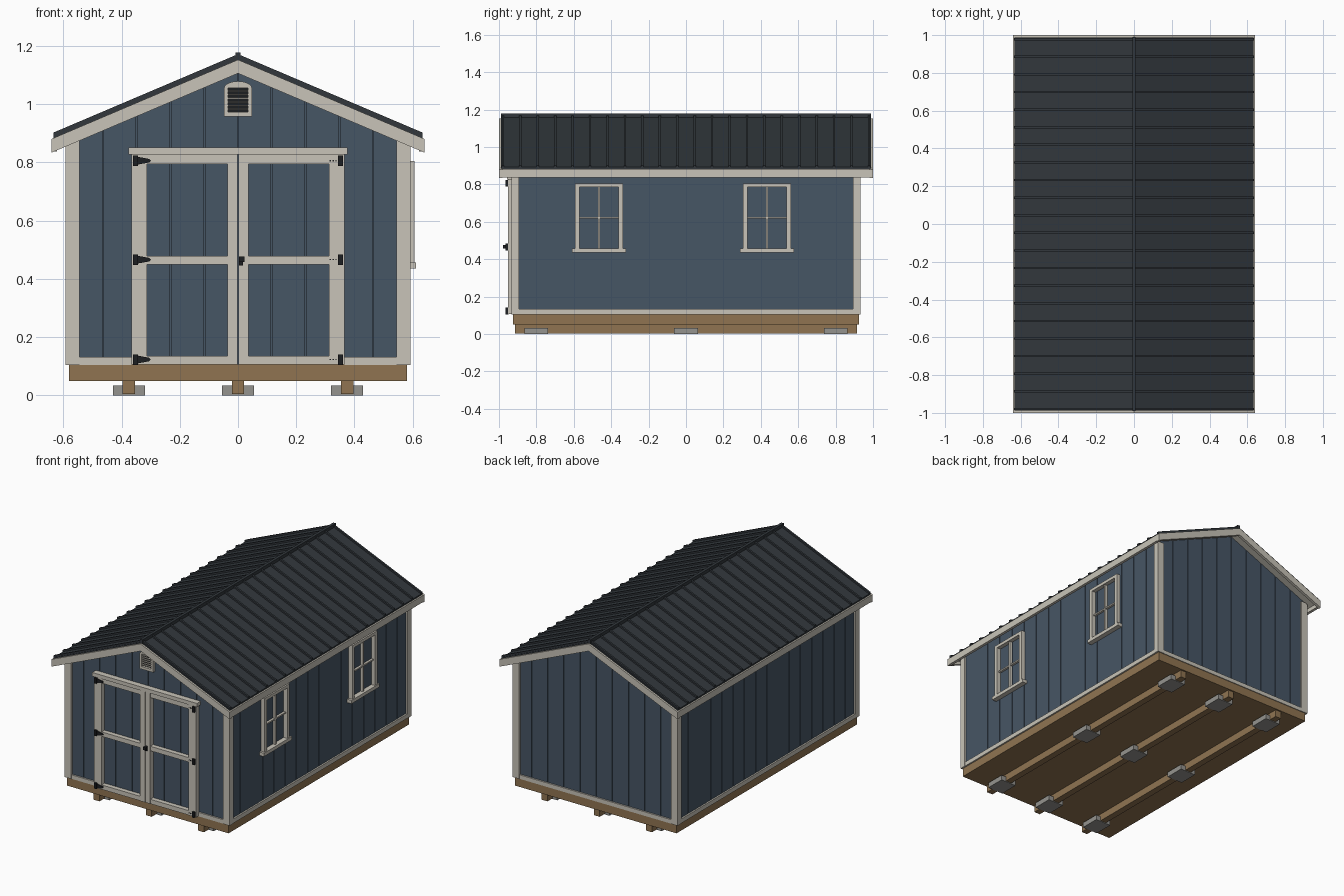
import bpy, bmesh, math
from mathutils import Vector

if "Cube" in bpy.data.objects:
    bpy.data.objects.remove(bpy.data.objects["Cube"])


def material(name, rgb):
    m = bpy.data.materials.new(name)
    m.use_nodes = True
    m.diffuse_color = (*rgb, 1)
    bsdf = m.node_tree.nodes["Principled BSDF"]
    bsdf.inputs["Base Color"].default_value = (*rgb, 1)
    bsdf.inputs["Roughness"].default_value = 0.7
    return m


BLUE = material("blue siding", (0.062, 0.092, 0.13))
CREAM = material("cream trim", (0.58, 0.55, 0.48))
ROOF = material("charcoal metal", (0.032, 0.039, 0.046))
WOOD = material("treated timber", (0.28, 0.175, 0.083))
CONCRETE = material("grey concrete", (0.30, 0.295, 0.275))
BLACK = material("black hardware", (0.012, 0.013, 0.015))

SLOPE = 0.425


class Part:
    """Collects prisms and boxes into one named object."""

    def __init__(self, name, mat):
        self.name, self.mat, self.bm = name, mat, bmesh.new()

    def prism(self, pts, y0, y1):
        # Extrude an x-z outline along y
        face = self.bm.faces.new([self.bm.verts.new((x, y0, z)) for x, z in pts])
        out = bmesh.ops.extrude_face_region(self.bm, geom=[face])["geom"]
        verts = [v for v in out if isinstance(v, bmesh.types.BMVert)]
        bmesh.ops.translate(self.bm, verts=verts, vec=(0, y1 - y0, 0))
        return self

    def box(self, x0, x1, y0, y1, z0, z1):
        return self.prism([(x0, z0), (x1, z0), (x1, z1), (x0, z1)], y0, y1)

    def chevron(self, top, bottom, half, y0, y1):
        # Gable-shaped band given by its ridge heights
        d = SLOPE * half
        return self.prism([(0, top), (half, top - d), (half, bottom - d), (0, bottom),
                           (-half, bottom - d), (-half, top - d)], y0, y1)

    def done(self):
        bmesh.ops.recalc_face_normals(self.bm, faces=self.bm.faces)
        mesh = bpy.data.meshes.new(self.name)
        self.bm.to_mesh(mesh)
        self.bm.free()
        mesh.materials.append(self.mat)
        ob = bpy.data.objects.new(self.name, mesh)
        bpy.context.collection.objects.link(ob)
        return ob


# Foundation: blocks, skids and floor
blocks, skids = Part("foundation_blocks", CONCRETE), Part("skids", WOOD)
for x in (-0.375, 0, 0.375):
    skids.box(x - 0.021, x + 0.021, -0.915, 0.915, 0.004, 0.051)
    for y in (-0.8, 0, 0.8):
        blocks.box(x - 0.055, x + 0.055, y - 0.063, y + 0.063, 0, 0.033)
blocks.done()
skids.done()
Part("floor_frame", WOOD).box(-0.58, 0.58, -0.925, 0.925, 0.05, 0.106).done()

# Walls: solid core with grooved planks outside
W, D, BASE, PEAK = 0.58, 0.92, 0.105, 1.13
GROOVE, DEPTH = 0.004, 0.006


def wall_top(x):
    return PEAK - SLOPE * abs(x)


w = W - DEPTH
Part("wall_core", BLUE).prism([(-w, BASE), (w, BASE), (w, wall_top(w)), (0, PEAK),
                               (-w, wall_top(w))], -D + DEPTH, D - DEPTH).done()
gable = Part("gable_planks", BLUE)
step = W / 5
for i in range(-5, 5):
    a, b = i * step + GROOVE / 2, (i + 1) * step - GROOVE / 2
    outline = [(a, BASE), (b, BASE), (b, wall_top(b)), (a, wall_top(a))]
    gable.prism(outline, -D, -D + DEPTH).prism(outline, D - DEPTH, D)
gable.done()
sides = Part("side_planks", BLUE)
step = D / 8
for i in range(-8, 8):
    a, b = i * step + GROOVE / 2, (i + 1) * step - GROOVE / 2
    for s in (-1, 1):
        sides.box(s * w, s * W, a, b, BASE, wall_top(W))
sides.done()

# Corner boards and base trim
corners, base = Part("corner_boards", CREAM), Part("base_trim", CREAM)
for s in (-1, 1):
    for t in (-1, 1):
        corners.box(s * 0.545, s * 0.58, t * D, t * 0.932, BASE, 0.875)
        corners.box(s * W, s * 0.592, t * 0.893, t * 0.932, BASE, 0.87)
    base.box(s * W, s * 0.59, -0.893, 0.893, BASE, 0.133)
    base.box(s * 0.365, s * 0.545, -0.93, -D, BASE, 0.131)
base.box(-0.545, 0.545, D, 0.93, BASE, 0.131)
corners.done()
base.done()

# Roof: deck, rake boards, fascia, metal sheets with seams, ridge cap
Part("roof_deck", CREAM).chevron(1.152, 1.128, 0.628, -0.985, 0.985).done()
rake = Part("rake_boards", CREAM)
fascia = Part("fascia_boards", CREAM)
for s in (-1, 1):
    rake.chevron(1.153, 1.106, 0.64, s * 0.982, s * 1.0)
    fascia.box(s * 0.622, s * 0.64, -0.985, 0.985, 0.838, 0.881)
rake.done()
fascia.done()
Part("roof_sheets", ROOF).chevron(1.161, 1.1525, 0.633, -0.988, 0.988).done()
seams = Part("roof_seams", ROOF)
for i in range(22):
    y = -0.979 + i * 0.0932
    seams.chevron(1.172, 1.158, 0.634, y - 0.006, y + 0.006)
seams.done()
Part("ridge_cap", ROOF).box(-0.009, 0.009, -0.99, 0.99, 1.15, 1.178).done()

# Double doors: stiles, rails and header
stiles, rails = Part("door_stiles", CREAM), Part("door_rails", CREAM)
for s in (-1, 1):
    stiles.box(s * 0.313, s * 0.366, -0.952, -D, 0.106, 0.828)
    stiles.box(s * 0.001, s * 0.036, -0.952, -D, 0.106, 0.828)
    for z0, z1 in ((0.106, 0.135), (0.45, 0.479), (0.795, 0.828)):
        rails.box(s * 0.036, s * 0.313, -0.95, -D, z0, z1)
stiles.done()
rails.done()
Part("door_header", CREAM).box(-0.376, 0.376, -0.958, -D, 0.827, 0.851).done()

# Hinges, bolts and handle
hinges, bolts = Part("hinges", BLACK), Part("hinge_bolts", BLACK)
for z in (0.123, 0.466, 0.806):
    for s in (-1, 1):
        hinges.box(s * 0.343, s * 0.36, -0.964, -0.95, z - 0.018, z + 0.018)
    hinges.prism([(-0.343, z - 0.013), (-0.305, z - 0.006), (-0.299, z),
                  (-0.305, z + 0.006), (-0.343, z + 0.013)], -0.958, -0.95)
    for x in (0.317, 0.327, 0.337):
        bolts.box(x - 0.002, x + 0.002, -0.955, -0.95, z - 0.002, z + 0.002)
hinges.done()
bolts.done()
handle = Part("door_handle", BLACK)
handle.box(0.004, 0.017, -0.962, -0.95, 0.446, 0.476)
handle.box(0.004, 0.022, -0.978, -0.962, 0.458, 0.476)
handle.done()

# Arched gable vent with louvres
vent = Part("vent_frame", CREAM)
for s in (-1, 1):
    vent.box(s * 0.034, s * 0.048, -0.94, -D, 0.972, 1.055)
vent.box(-0.048, 0.048, -0.94, -D, 0.957, 0.974)
arch = [(0.048 * math.cos(math.pi * k / 10), 1.055 + 0.024 * math.sin(math.pi * k / 10))
        for k in range(11)]
vent.prism(arch, -0.94, -D).done()
Part("vent_opening", BLACK).box(-0.034, 0.034, -0.925, -D, 0.974, 1.055).done()
louvres = Part("vent_louvres", CREAM)
for i in range(6):
    z = 0.981 + i * 0.0125
    louvres.box(-0.034, 0.034, -0.935, -0.925, z, z + 0.004)
louvres.done()

# Two side windows: casing, sill and glazing bars
casing, sills, bars = (Part(n, CREAM) for n in ("window_casings", "window_sills", "window_bars"))
for y in (-0.465, 0.433):
    for s in (-1, 1):
        casing.box(W, 0.607, y + s * 0.105, y + s * 0.128, 0.455, 0.805)
    casing.box(W, 0.607, y - 0.105, y + 0.105, 0.785, 0.805)
    sills.box(W, 0.612, y - 0.144, y + 0.144, 0.435, 0.457)
    bars.box(W, 0.597, y - 0.006, y + 0.006, 0.457, 0.785)
    bars.box(W, 0.595, y - 0.105, y + 0.105, 0.617, 0.626)
for part in (casing, sills, bars):
    part.done()
